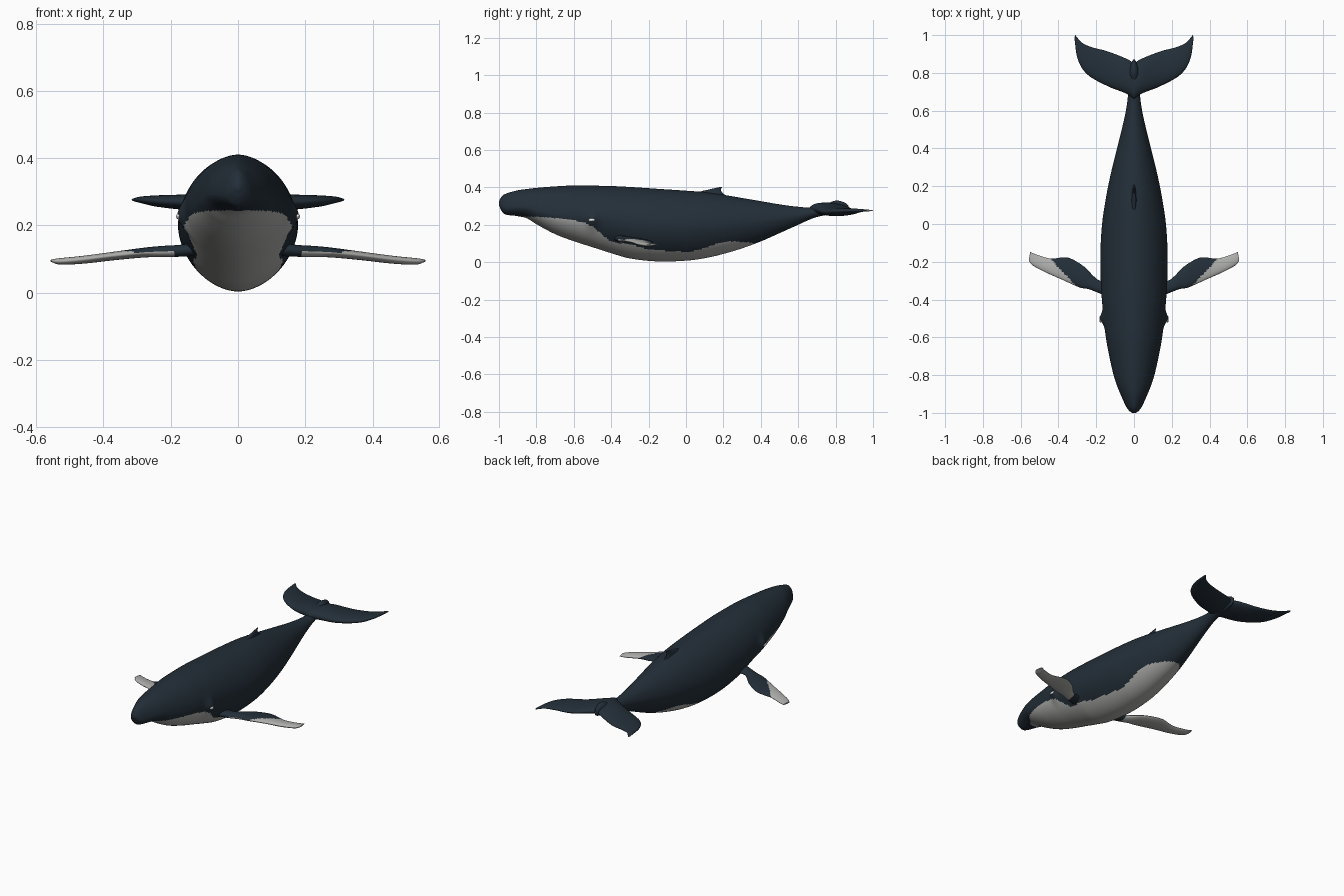
import bpy, bmesh, math

if "Cube" in bpy.data.objects:
    bpy.data.objects.remove(bpy.data.objects["Cube"])


def material(name, rgb):
    m = bpy.data.materials.new(name)
    m.diffuse_color = (*rgb, 1)
    m.use_nodes = True
    m.node_tree.nodes["Principled BSDF"].inputs["Base Color"].default_value = m.diffuse_color
    return m


DARK = material("dark slate skin", (0.017, 0.028, 0.040))
PALE = material("pale grey skin", (0.43, 0.43, 0.42))
WHITE = material("eye white", (0.9, 0.9, 0.9))


def interp(rows, k):
    """Smooth (Hermite) interpolation of table rows keyed by first column."""
    n = len(rows)
    k = min(max(k, rows[0][0]), rows[-1][0])
    i = max(j for j in range(n - 1) if rows[j][0] <= k)
    a, b = rows[i], rows[i + 1]
    p, q = rows[max(i - 1, 0)], rows[min(i + 2, n - 1)]
    h = b[0] - a[0]
    t = (k - a[0]) / h
    out = []
    for c in range(1, len(a)):
        ma = (b[c] - p[c]) / (b[0] - p[0]) * h
        mb = (q[c] - a[c]) / (q[0] - a[0]) * h
        out.append((2*t**3 - 3*t*t + 1) * a[c] + (t**3 - 2*t*t + t) * ma
                   + (3*t*t - 2*t**3) * b[c] + (t**3 - t*t) * mb)
    return out


def loft(name, rings, rule=None, mirror=False):
    """Skin closed rings, cap the ends, colour faces by rule."""
    bm = bmesh.new()
    loops = [[bm.verts.new(p) for p in r] for r in rings]
    n = len(loops[0])
    for a, b in zip(loops, loops[1:]):
        for i in range(n):
            j = (i + 1) % n
            bm.faces.new((a[i], a[j], b[j], b[i]))
    bm.faces.new(loops[0])
    bm.faces.new(loops[-1])
    bmesh.ops.recalc_face_normals(bm, faces=bm.faces)
    for f in bm.faces:
        f.smooth = True
        if rule and rule(f.calc_center_median(), f.normal):
            f.material_index = 1
    me = bpy.data.meshes.new(name)
    bm.to_mesh(me)
    bm.free()
    me.materials.append(DARK)
    me.materials.append(PALE)
    ob = bpy.data.objects.new(name, me)
    bpy.context.collection.objects.link(ob)
    if mirror:
        ob.modifiers.new("mirror", 'MIRROR')
    return ob


# Body profile: y, top, bottom, half width
BODY = [
    (-1.0, .325, .305, .010), (-.99, .345, .280, .024), (-.97, .363, .257, .040),
    (-.9, .384, .246, .072), (-.85, .391, .234, .092), (-.8, .397, .203, .108),
    (-.7, .405, .150, .131), (-.6, .410, .112, .149), (-.5, .409, .080, .160),
    (-.4, .407, .048, .170), (-.3, .402, .020, .176), (-.15, .392, .004, .178),
    (0, .382, .008, .169), (.1, .374, .021, .155), (.2, .360, .044, .137),
    (.3, .343, .074, .115), (.4, .326, .111, .090), (.5, .309, .155, .065),
    (.6, .296, .200, .043), (.68, .292, .235, .032), (.74, .306, .250, .030),
    (.8, .329, .253, .028), (.85, .318, .263, .016), (.87, .300, .275, .004),
]
# Upper edge of the pale belly: y, z
BELLY = [
    (-.9, .246), (-.7, .236), (-.56, .215), (-.5, .190), (-.45, .150),
    (-.4, .112), (-.3, .095), (-.2, .070), (0, .056), (.08, .070),
    (.2, .108), (.3, .108), (.37, .100), (.4, .08),
]


def spow(v, e):
    return math.copysign(abs(v) ** e, v)


def body_ring(y, n=128):
    top, bot, hw = interp(BODY, y)
    s = min(max((-.4 - y) / .6, 0), 1)
    mid = bot + (top - bot) * (.5 - .17 * s * s * (3 - 2 * s))
    ring = []
    for i in range(n):
        a = 2 * math.pi * i / n
        x = hw * spow(math.cos(a), 2 / 1.82)
        z = spow(math.sin(a), 2 / 1.82)
        z = mid + z * ((top - mid) if z > 0 else (mid - bot))
        # brow bulge around the eye
        g = math.exp(-((y + .5) / .032) ** 2 - ((z - .225) / .045) ** 2)
        x += math.copysign(.021 * g, x) if abs(x) > .05 else 0
        ring.append((x, y, z))
    return ring


ys = [-1 + .06 * (i / 24) ** 2 for i in range(24)]
ys += [-.94 + 1.81 * i / 210 for i in range(211)]
loft("body", [body_ring(y) for y in ys],
     lambda c, n: -.88 < c.y < .39 and c.z < interp(BELLY, c.y)[0])


def fin_rings(stations, steps=12, n=36, upright=False):
    """Rounded blade: stations are lead x, lead y, trail x, trail y, z, half thickness."""
    rows = [(i, *s) for i, s in enumerate(stations)]
    rings = []
    for k in range((len(rows) - 1) * steps + 1):
        lx, ly, tx, ty, z, t = interp(rows, k / steps)
        ring = []
        for i in range(n):
            a = 2 * math.pi * i / n
            u = (1 - math.cos(a)) / 2
            w = t * math.sin(a) * (1.15 - .4 * u)
            p = (lx + (tx - lx) * u, ly + (ty - ly) * u, z + w)
            ring.append((w, p[1], p[0]) if upright else p)
        rings.append(ring)
    return rings


# Flippers: dark upper base, pale tip and underside
FLIPPER = [
    (.13, -.385, .13, -.300, .128, .020), (.18, -.368, .18, -.300, .124, .018),
    (.24, -.345, .215, -.275, .122, .017), (.29, -.335, .265, -.225, .119, .015),
    (.38, -.295, .35, -.178, .109, .013), (.47, -.255, .44, -.183, .098, .012),
    (.535, -.220, .515, -.162, .093, .010), (.557, -.195, .55, -.148, .095, .004),
]
loft("flippers", fin_rings(FLIPPER),
     lambda c, n: c.x > .19 and (n.z < -.1 or c.x > .305 + .95 * (c.y + .33)),
     mirror=True)

# Tail flukes
FLUKE = [
    (0, .66, 0, .850, .285, .034), (.04, .69, .04, .875, .284, .033),
    (.14, .73, .14, .914, .270, .025), (.245, .79, .22, .935, .272, .018),
    (.297, .87, .275, .960, .276, .010), (.316, .985, .311, 1.0, .276, .003),
]
loft("tail_flukes", fin_rings(FLUKE), lambda c, n: c.x > .313, mirror=True)

# Dorsal fin (span runs upward)
DORSAL = [
    (.335, .02, .335, .240, 0, .022), (.374, .07, .370, .196, 0, .012),
    (.390, .13, .387, .187, 0, .007), (.402, .183, .401, .194, 0, .002),
]
loft("dorsal_fin", fin_rings(DORSAL, upright=True))

# Eyes
for side, label in ((1, "right"), (-1, "left")):
    bpy.ops.mesh.primitive_uv_sphere_add(segments=24, ring_count=12, radius=1,
                                         location=(side * .178, -.505, .226))
    eye = bpy.context.object
    eye.name = label + "_eye"
    eye.scale = (.006, .017, .008)
    eye.data.materials.append(WHITE)
    bpy.ops.object.shade_smooth()
